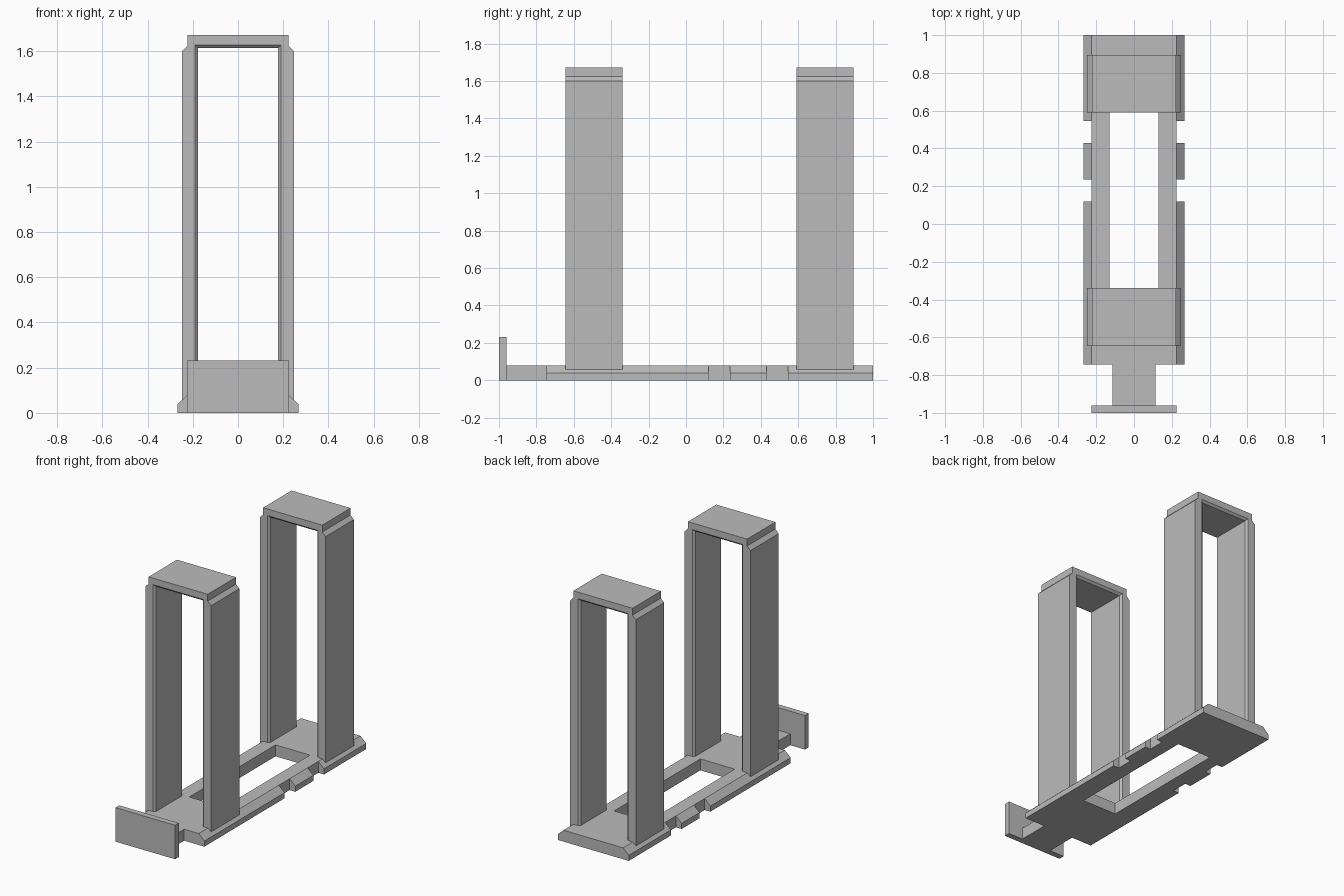
import bpy, bmesh

cube = bpy.data.objects.get("Cube")
if cube:
    bpy.data.objects.remove(cube, do_unlink=True)

grey = bpy.data.materials.new("plain grey")
grey.use_nodes = True
grey.diffuse_color = (0.5, 0.5, 0.5, 1)
grey.node_tree.nodes["Principled BSDF"].inputs["Base Color"].default_value = (0.5, 0.5, 0.5, 1)


def loft(name, sections):
    """Join matching closed 3D outlines in order and cap both ends."""
    bm = bmesh.new()
    rings = [[bm.verts.new(p) for p in s] for s in sections]
    for a, b in zip(rings, rings[1:]):
        for i in range(len(a)):
            j = (i + 1) % len(a)
            bm.faces.new((a[i], a[j], b[j], b[i]))
    bm.faces.new(rings[0])
    bm.faces.new(rings[-1])
    bmesh.ops.recalc_face_normals(bm, faces=bm.faces)
    mesh = bpy.data.meshes.new(name)
    bm.to_mesh(mesh)
    bm.free()
    mesh.materials.append(grey)
    obj = bpy.data.objects.new(name, mesh)
    bpy.context.collection.objects.link(obj)
    return obj


def prism(name, outline, y0, y1):
    return loft(name, [[(x, y, z) for x, z in outline] for y in (y0, y1)])


def slab(name, half_width, y0, y1, top):
    w = half_width
    return prism(name, [(-w, 0), (w, 0), (w, top), (-w, top)], y0, y1)


# Base deck with its rectangular opening
TOP = 0.078
deck = slab("base_deck", 0.225, -0.745, 1, TOP)
cutter = slab("deck_opening_cutter", 0.13, -0.34, 0.59, 1)
cutter.location.z = -0.5
cutter.hide_render = True
cut = deck.modifiers.new("opening", 'BOOLEAN')
cut.operation = 'DIFFERENCE'
cut.solver = 'EXACT'
cut.object = cutter
bpy.context.view_layer.objects.active = deck
deck.select_set(True)
bpy.ops.object.modifier_apply(modifier=cut.name)
bpy.data.objects.remove(cutter, do_unlink=True)

# Front tongue and upright end plate
slab("front_tongue", 0.115, -0.96, -0.745, TOP)
slab("front_end_plate", 0.225, -1, -0.96, 0.232)

# Sloped side rails, broken by notches
for side, s in (("left", 1), ("right", -1)):
    rail = [(s * 0.225, 0), (s * 0.268, 0), (s * 0.268, 0.038), (s * 0.225, TOP)]
    for part, y0, y1 in (("front", -0.745, 0.12), ("middle", 0.235, 0.43), ("back", 0.545, 1)):
        prism(f"{side}_{part}_rail", rail, y0, y1)


# Tall arches with shouldered tops and bevelled openings
def arch_section(y, half_open, under):
    half = [(half_open, under), (half_open, 0.04), (0.248, 0.04),
            (0.248, 1.6), (0.223, 1.625), (0.223, 1.672)]
    outline = half + [(-x, z) for x, z in reversed(half)]
    return [(x, y, z) for x, z in outline]


BEVEL = 0.014
for name, y0 in (("front_arch", -0.645), ("back_arch", 0.59)):
    y1 = y0 + 0.305
    wide, narrow = (0.19, 1.627), (0.176, 1.613)
    loft(name, [arch_section(y0, *wide), arch_section(y0 + BEVEL, *narrow),
                arch_section(y1 - BEVEL, *narrow), arch_section(y1, *wide)])
